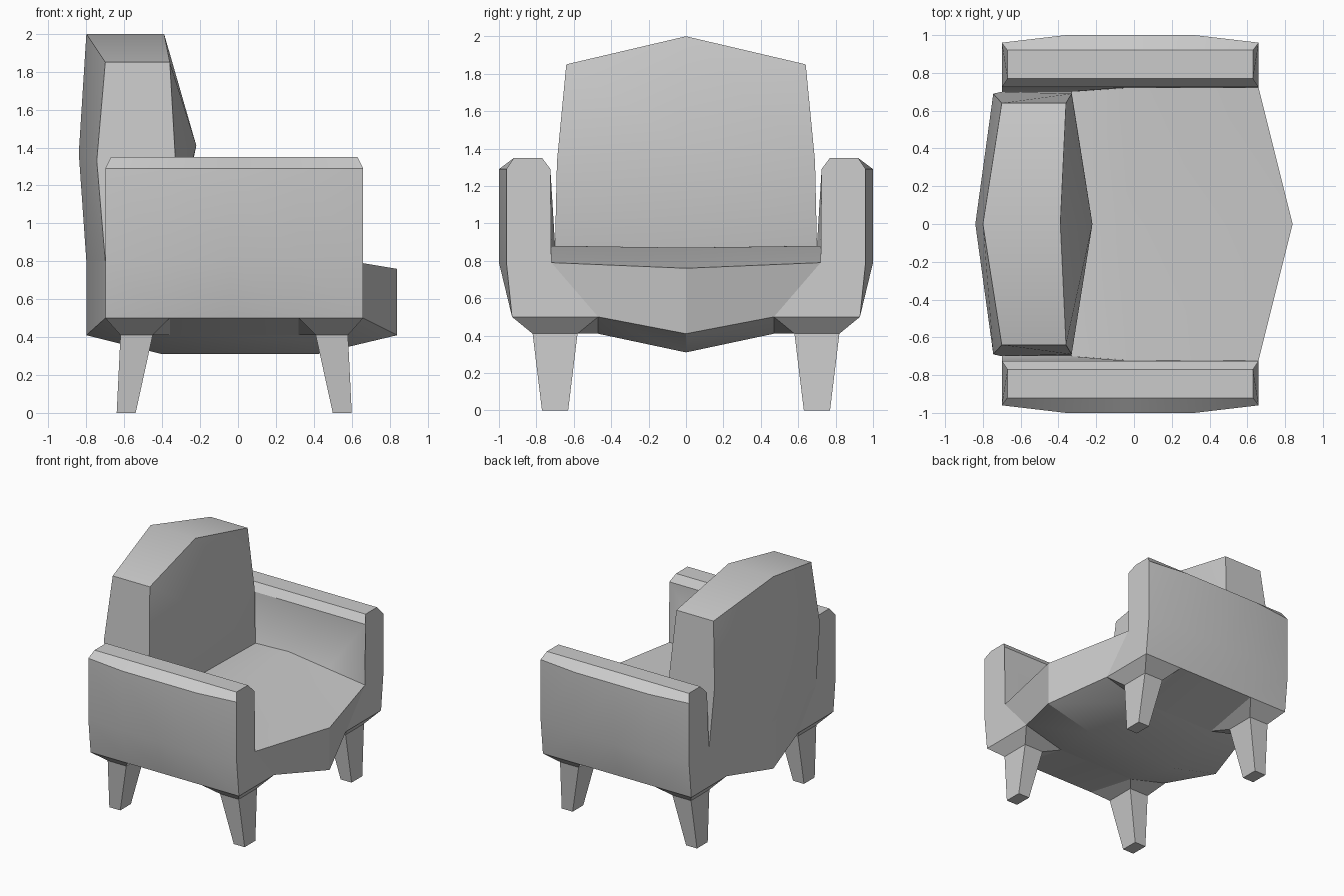
import bpy, bmesh
from math import radians

if "Cube" in bpy.data.objects:
    bpy.data.objects.remove(bpy.data.objects["Cube"])


def loft(name, rings, cap_start=True, cap_end=True):
    """Skin a run of equal-length closed rings."""
    bm = bmesh.new()
    rows = [[bm.verts.new(p) for p in ring] for ring in rings]
    n = len(rows[0])
    for a, b in zip(rows, rows[1:]):
        for i in range(n):
            j = (i + 1) % n
            bm.faces.new((a[i], a[j], b[j], b[i]))
    if cap_start:
        bm.faces.new(rows[0])
    if cap_end:
        bm.faces.new(rows[-1])
    bmesh.ops.recalc_face_normals(bm, faces=bm.faces)
    mesh = bpy.data.meshes.new(name)
    bm.to_mesh(mesh)
    bm.free()
    ob = bpy.data.objects.new(name, mesh)
    bpy.context.collection.objects.link(ob)
    bpy.ops.object.select_all(action='DESELECT')
    ob.select_set(True)
    bpy.context.view_layer.objects.active = ob
    bpy.ops.object.shade_smooth_by_angle(angle=radians(30))
    return ob


def flip(ring, s=-1):
    return [(x, s * y, z) for x, y, z in ring]


# Seat: centre profile and side profile, open where the arms close it
seat_mid = [(.84, 0, .76), (.84, 0, .41), (.42, 0, .31), (-.4, 0, .31),
            (-.8, 0, .41), (-.8, 0, .8), (-.36, 0, .87), (-.04, 0, .87)]
seat_side = [(.66, .72, .79), (.66, .47, .5), (.32, .47, .41), (-.36, .47, .41),
             (-.7, .47, .5), (-.7, .7, .8), (-.33, .7, .88), (-.04, .72, .88)]
loft("seat", [flip(seat_side), seat_mid, seat_side], False, False)

# Backrest: faceted cushion with a peaked top
back_mid = [(-.39, 0, 2), (-.22, 0, 1.41), (-.36, 0, .87),
            (-.8, 0, .8), (-.84, 0, 1.37), (-.8, 0, 2)]
back_side = [(-.36, .64, 1.85), (-.33, .69, 1.33), (-.33, .7, .88),
             (-.7, .7, .8), (-.745, .69, 1.33), (-.7, .64, 1.85)]
loft("backrest", [flip(back_side), back_mid, back_side])


# Arms: cross-sections along x, tapered at both ends
def arm_section(x, x_top, x_in, y_in, z_in, y_out, z_under):
    return [(x_in, y_in, z_in), (x, .47, z_under), (x, .93, .5),
            (x, y_out, .79), (x, y_out, 1.29), (x_top, .92, 1.35),
            (x_top, .77, 1.35), (x, .725, 1.29)]


arm = [arm_section(.66, .63, .66, .72, .79, .96, .5),
       arm_section(.32, .32, .32, .72, .834, 1.0, .41),
       arm_section(-.04, -.04, -.04, .72, .88, 1.0, .41),
       arm_section(-.36, -.36, -.33, .70, .88, 1.0, .41),
       arm_section(-.70, -.67, -.70, .70, .80, .96, .5)]

# Legs: flared collar under each corner, then a splayed taper
def leg_rings(outer, inner, top, foot):
    def quad(xo, xi, yo, yi, z):
        return [(xo, yo, z), (xi, yo, z), (xi, yi, z), (xo, yi, z)]
    collar = [(outer, .93, .5), (inner, .93, .5), (inner, .47, .41), (outer, .47, .5)]
    return [collar, quad(*top, .82, .58, .41), quad(*foot, .77, .63, 0)]


front_leg = leg_rings(.66, .32, (.58, .41), (.60, .50))
rear_leg = leg_rings(-.70, -.36, (-.62, -.45), (-.64, -.54))

for side, s in (("left", 1), ("right", -1)):
    loft(f"{side}_arm", [flip(r, s) for r in arm])
    loft(f"{side}_front_leg", [flip(r, s) for r in front_leg], cap_start=False)
    loft(f"{side}_rear_leg", [flip(r, s) for r in rear_leg], cap_start=False)
